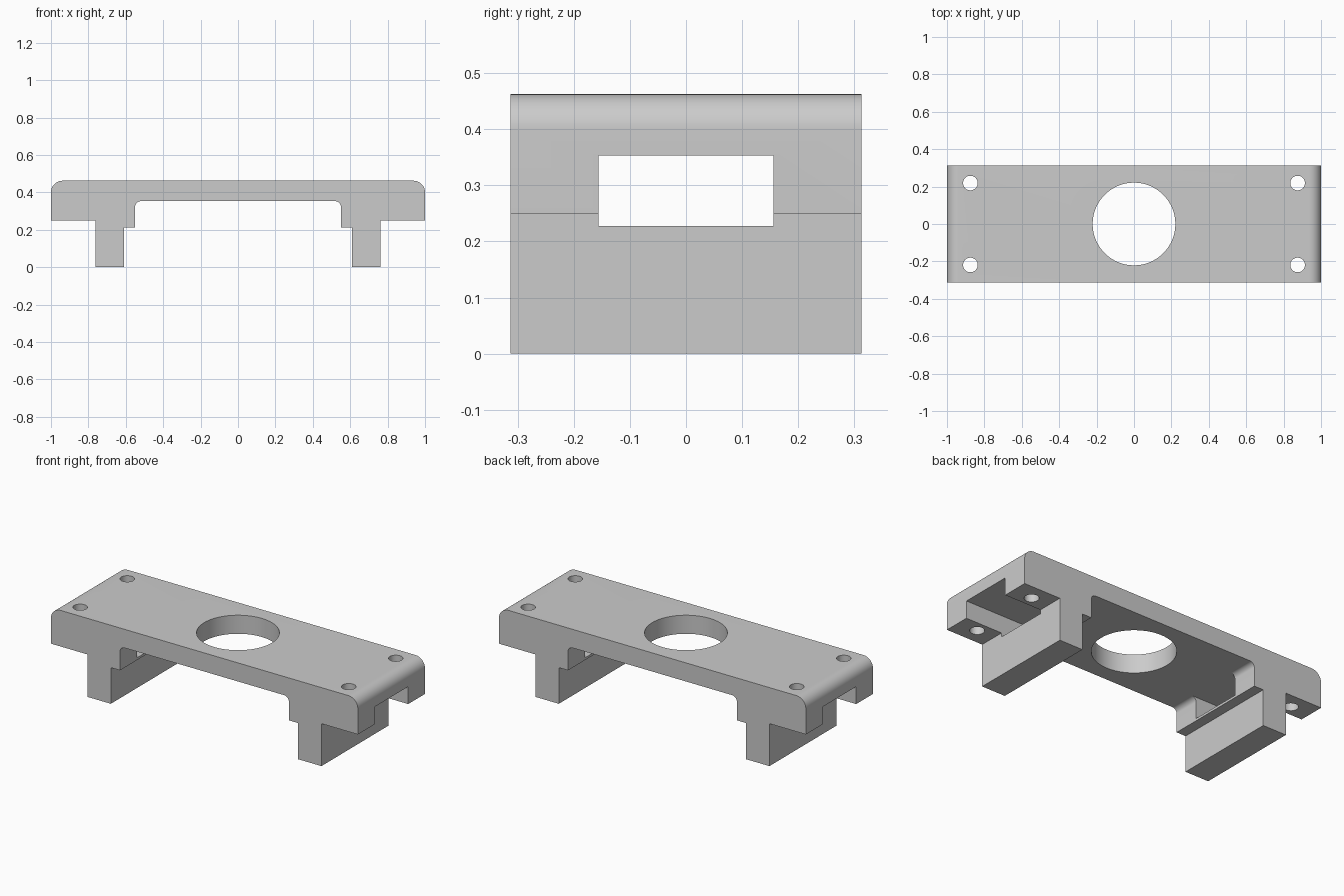
import bpy
import bmesh
from math import radians, sin, cos

if "Cube" in bpy.data.objects:
    bpy.data.objects.remove(bpy.data.objects["Cube"], do_unlink=True)

HALF_DEPTH = 0.3125
TOP = 0.4625
CEILING = 0.353

grey = bpy.data.materials.new("plain grey")
grey.use_nodes = True
colour = (0.6, 0.6, 0.6, 1)
grey.diffuse_color = colour
grey.node_tree.nodes["Principled BSDF"].inputs["Base Color"].default_value = colour


def arc(cx, cz, r, start, end, steps=12):
    angles = [radians(start + (end - start) * i / steps) for i in range(steps + 1)]
    return [(cx + r * cos(a), cz + r * sin(a)) for a in angles]


def make_object(name, bm):
    bmesh.ops.recalc_face_normals(bm, faces=bm.faces)
    mesh = bpy.data.meshes.new(name)
    bm.to_mesh(mesh)
    bm.free()
    mesh.materials.append(grey)
    obj = bpy.data.objects.new(name, mesh)
    bpy.context.collection.objects.link(obj)
    return obj


def box(name, x0, x1, y0, y1, z0, z1):
    bm = bmesh.new()
    bmesh.ops.create_cube(bm, size=1)
    bmesh.ops.scale(bm, vec=(x1 - x0, y1 - y0, z1 - z0), verts=bm.verts)
    bmesh.ops.translate(bm, vec=((x0 + x1) / 2, (y0 + y1) / 2, (z0 + z1) / 2), verts=bm.verts)
    return make_object(name, bm)


def cylinder(name, x, y, r, sides):
    bm = bmesh.new()
    bmesh.ops.create_cone(bm, cap_ends=True, segments=sides, radius1=r, radius2=r, depth=1)
    bmesh.ops.translate(bm, vec=(x, y, 0.4), verts=bm.verts)
    return make_object(name, bm)


# Bracket body: mirrored half profile swept front to back
half = arc(0.52, CEILING - 0.03, 0.03, 90, 0)
half += [(0.55, 0.213), (0.61, 0.213), (0.61, 0), (0.7625, 0), (0.7625, 0.25), (1, 0.25)]
half += arc(0.9375, TOP - 0.0625, 0.0625, 0, 90)
profile = half + [(-x, z) for x, z in reversed(half)]
bm = bmesh.new()
face = bm.faces.new([bm.verts.new((x, -HALF_DEPTH, z)) for x, z in profile])
swept = bmesh.ops.extrude_face_region(bm, geom=[face])
moved = [v for v in swept["geom"] if isinstance(v, bmesh.types.BMVert)]
bmesh.ops.translate(bm, vec=(0, 2 * HALF_DEPTH, 0), verts=moved)
bracket = make_object("mounting_bracket", bm)

# Cutters: centre hole, screw holes and the window through each leg
cutters = [cylinder("centre_hole_cutter", 0, 0, 0.221, 96)]
for side in (-1, 1):
    for end in (-1, 1):
        cutters.append(cylinder("screw_hole_cutter", side * 0.875, end * 0.219, 0.039, 48))
    x0, x1 = sorted((side * 0.45, side * 1.1))
    cutters.append(box("window_cutter", x0, x1, -0.156, 0.156, 0.227, CEILING))

bpy.context.view_layer.objects.active = bracket
for cutter in cutters:
    mod = bracket.modifiers.new("cut", "BOOLEAN")
    mod.operation = "DIFFERENCE"
    mod.solver = "EXACT"
    mod.object = cutter
    bpy.ops.object.modifier_apply(modifier=mod.name)
    bpy.data.objects.remove(cutter, do_unlink=True)

# Smooth fillets and bores, crisp edges elsewhere
bpy.ops.object.select_all(action="DESELECT")
bracket.select_set(True)
bpy.ops.object.shade_smooth_by_angle(angle=radians(30))
